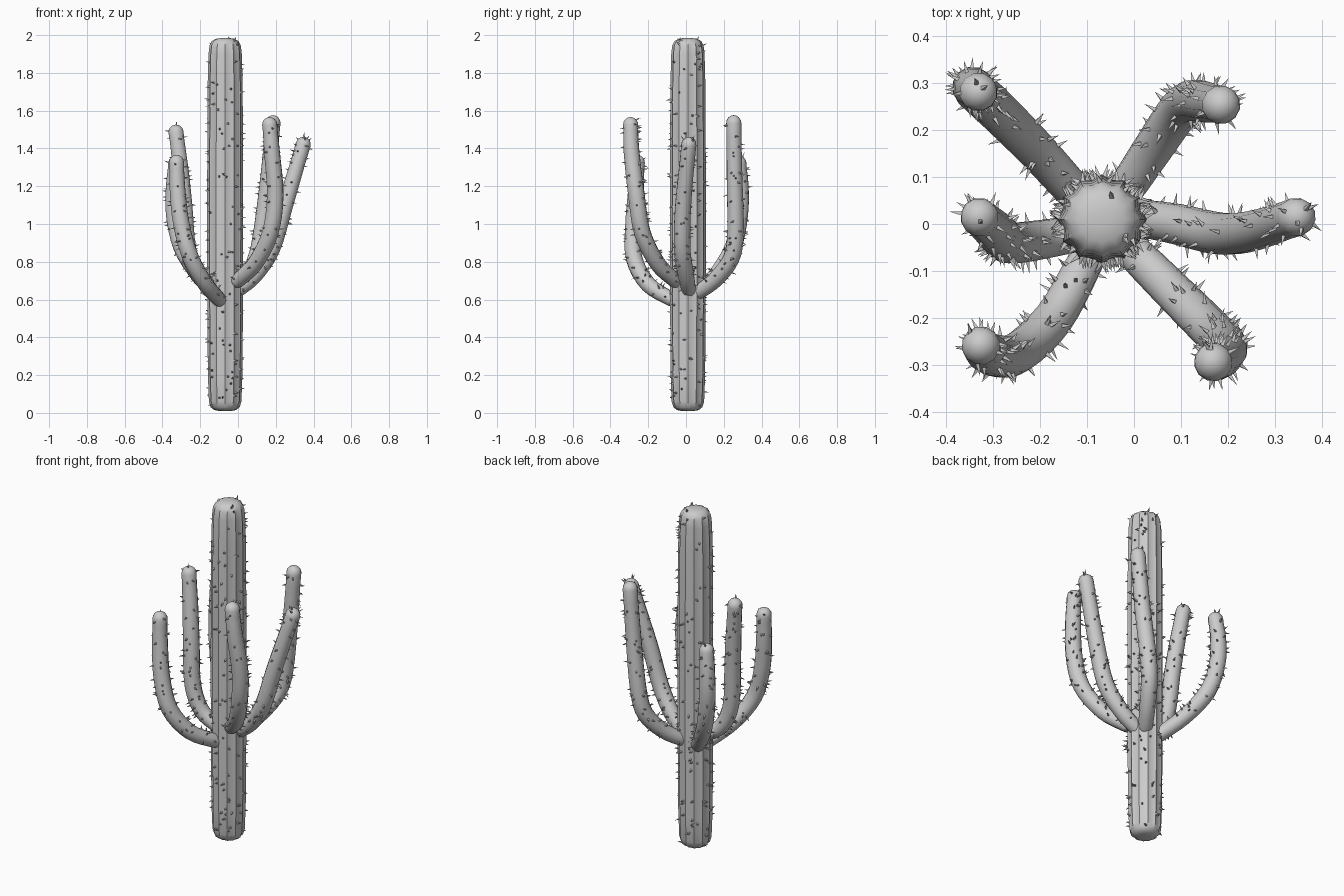
import bpy, bmesh, math, random
from mathutils import Vector

if "Cube" in bpy.data.objects:
    bpy.data.objects.remove(bpy.data.objects["Cube"])

random.seed(7)

green = bpy.data.materials.new("cactus_grey")
green.diffuse_color = (0.6, 0.6, 0.6, 1)
green.use_nodes = True
green.node_tree.nodes["Principled BSDF"].inputs["Base Color"].default_value = green.diffuse_color


def finish(bm, name, angle):
    bmesh.ops.recalc_face_normals(bm, faces=bm.faces)
    me = bpy.data.meshes.new(name)
    bm.to_mesh(me)
    bm.free()
    me.materials.append(green)
    ob = bpy.data.objects.new(name, me)
    bpy.context.collection.objects.link(ob)
    bpy.ops.object.select_all(action='DESELECT')
    bpy.context.view_layer.objects.active = ob
    ob.select_set(True)
    bpy.ops.object.shade_smooth_by_angle(angle=math.radians(angle))
    return ob


def smooth_path(pts, n=4):
    """Catmull-Rom curve through the points."""
    p = [Vector(q) for q in pts]
    p = [2 * p[0] - p[1]] + p + [2 * p[-1] - p[-2]]
    out = []
    for a, b, c, d in zip(p, p[1:], p[2:], p[3:]):
        for k in range(n):
            t = k / n
            out.append(0.5 * (2 * b + (c - a) * t + (2 * a - 5 * b + 4 * c - d) * t * t
                              + (3 * b - a - 3 * c + d) * t ** 3))
    return out + [p[-2]]


def sweep(name, rings, sides, rib=0.0, angle=50):
    """Skin rings of (centre, tangent, radius); rib makes alternate ridges."""
    bm = bmesh.new()
    side = rings[0][1].orthogonal().normalized()
    prev = rings[0][1]
    loops = []
    for c, t, r in rings:
        side = prev.rotation_difference(t) @ side
        prev = t
        up = t.cross(side)
        loop = []
        for k in range(sides):
            a = 2 * math.pi * k / sides
            rr = r * (1 + (rib if k % 2 else -rib))
            loop.append(bm.verts.new(c + rr * (math.cos(a) * side + math.sin(a) * up)))
        loops.append(loop)
    for lo, hi in zip(loops, loops[1:]):
        for k in range(sides):
            j = (k + 1) % sides
            bm.faces.new((lo[k], lo[j], hi[j], hi[k]))
    bm.faces.new(loops[0][::-1])
    bm.faces.new(loops[-1])
    return finish(bm, name, angle)


def add_spines(body, name, count, length, radius):
    """Scatter small four-sided thorns over the surface of a part."""
    polys = [p for p in body.data.polygons if p.normal.z > -0.6 and len(p.vertices) == 4]
    bm = bmesh.new()
    for p in random.choices(polys, [q.area for q in polys], k=count):
        a, b, c, d = [body.data.vertices[i].co for i in p.vertices]
        pos = a.lerp(b, random.random()).lerp(d.lerp(c, random.random()), random.random())
        n = p.normal.copy()
        n = (n + 0.25 * Vector([random.uniform(-1, 1) for _ in range(3)])).normalized()
        s = n.orthogonal().normalized()
        u = n.cross(s)
        ln = length * random.uniform(0.8, 1.2)
        base = [bm.verts.new(pos - 0.005 * n + radius * (math.cos(w) * s + math.sin(w) * u))
                for w in (k * math.pi / 2 for k in range(4))]
        tip = bm.verts.new(pos + ln * n)
        for k in range(4):
            bm.faces.new((base[k], base[(k + 1) % 4], tip))
        bm.faces.new(base[::-1])
    finish(bm, name, 20)


# ribbed trunk
profile = [(0.01, 0.03), (0.015, 0.055), (0.03, 0.073), (0.06, 0.082), (0.2, 0.087),
           (0.6, 0.09), (1.0, 0.091), (1.4, 0.09), (1.75, 0.088), (1.9, 0.084),
           (1.945, 0.079), (1.968, 0.068), (1.98, 0.048), (1.985, 0.02)]
trunk = sweep("trunk", [(Vector((-0.068, 0.01, z)), Vector((0, 0, 1)), r) for z, r in profile],
              24, rib=0.05)
add_spines(trunk, "trunk_spines", 210, 0.023, 0.008)

# curved arms: name -> centre line
arms = {
    "back_left_arm": [(-0.11, 0.05, 0.62), (-0.21, 0.16, 0.73), (-0.30, 0.25, 0.88),
                      (-0.338, 0.285, 1.05), (-0.34, 0.29, 1.2), (-0.33, 0.28, 1.32)],
    "back_right_arm": [(-0.02, 0.07, 0.64), (0.04, 0.16, 0.71), (0.095, 0.24, 0.82),
                       (0.125, 0.262, 0.96), (0.16, 0.257, 1.25), (0.185, 0.253, 1.535)],
    "right_arm": [(0.0, 0.015, 0.65), (0.09, 0.0, 0.73), (0.18, -0.02, 0.87),
                  (0.25, -0.015, 1.1), (0.345, 0.015, 1.42)],
    "front_right_arm": [(0.0, -0.06, 0.70), (0.09, -0.15, 0.79), (0.17, -0.23, 0.95),
                        (0.197, -0.262, 1.15), (0.18, -0.288, 1.38), (0.168, -0.293, 1.525)],
    "front_left_arm": [(-0.10, -0.075, 0.60), (-0.17, -0.20, 0.68), (-0.25, -0.275, 0.82),
                       (-0.30, -0.278, 1.0), (-0.32, -0.265, 1.18), (-0.325, -0.258, 1.325)],
    "left_arm": [(-0.12, -0.02, 0.66), (-0.21, -0.035, 0.73), (-0.265, -0.04, 0.87),
                 (-0.285, -0.025, 1.1), (-0.305, -0.005, 1.3), (-0.328, 0.015, 1.485)],
}
for name, pts in arms.items():
    path = smooth_path(pts)
    n = len(path)
    tang = [(path[min(i + 1, n - 1)] - path[max(i - 1, 0)]).normalized() for i in range(n)]
    r0, r1 = 0.038, 0.041
    body = [(path[i], tang[i], 0.039 + 0.006 * math.sin(math.pi * i / (n - 1))) for i in range(n)]
    body[0], body[-1] = (path[0], tang[0], r0), (path[-1], tang[-1], r1)
    # rounded ends
    caps = [math.radians(a) for a in (22, 45, 66, 82)]
    start = [(path[0] - tang[0] * r0 * math.sin(a), tang[0], r0 * math.cos(a)) for a in caps[::-1]]
    end = [(path[-1] + tang[-1] * r1 * math.sin(a), tang[-1], r1 * math.cos(a)) for a in caps]
    arm = sweep(name, start + body + end, 12)
    add_spines(arm, name + "_spines", 75, 0.023, 0.007)
